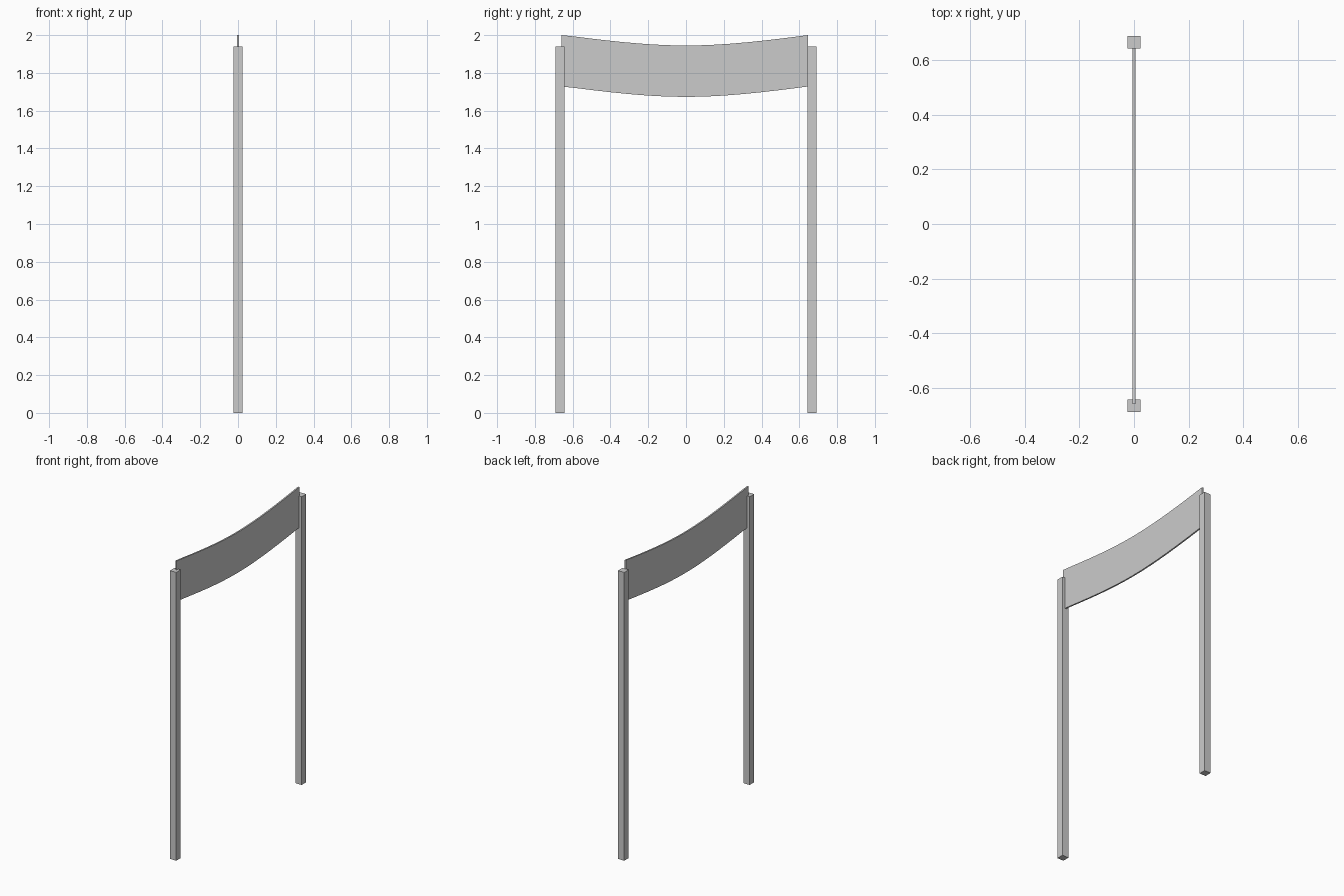
import bpy, bmesh, math

cube = bpy.data.objects.get("Cube")
if cube:
    bpy.data.objects.remove(cube, do_unlink=True)

# Single plain grey
grey = bpy.data.materials.new("light_grey")
grey.use_nodes = True
colour = (0.6, 0.6, 0.6, 1)
grey.diffuse_color = colour
grey.node_tree.nodes["Principled BSDF"].inputs["Base Color"].default_value = colour


def add_object(name, bm):
    bmesh.ops.recalc_face_normals(bm, faces=bm.faces)
    mesh = bpy.data.meshes.new(name)
    bm.to_mesh(mesh)
    bm.free()
    mesh.materials.append(grey)
    obj = bpy.data.objects.new(name, mesh)
    bpy.context.collection.objects.link(obj)
    return obj


# Two square posts
HEIGHT, WIDTH, SPREAD = 1.94, 0.047, 0.667
for name, side in (("front_post", -1), ("back_post", 1)):
    bm = bmesh.new()
    bmesh.ops.create_cube(bm, size=1)
    for v in bm.verts:
        v.co = (v.co.x * WIDTH, v.co.y * WIDTH + side * SPREAD,
                (v.co.z + 0.5) * HEIGHT)
    add_object(name, bm)

# Sagging banner hung between the posts
Y_MIN, Y_MAX, STEPS = -0.66, 0.645, 16
DEPTH, THICK, BEND = 0.272, 0.01, 0.45


def sag(y):
    rise = math.hypot(y, BEND) - BEND
    return 1.945 + 0.055 * rise / (math.hypot(Y_MAX, BEND) - BEND)


ys = [Y_MIN + (Y_MAX - Y_MIN) * i / STEPS for i in range(STEPS + 1)]
bm = bmesh.new()
rings = []
for y in ys:
    top = min(sag(y), 2)
    rings.append([bm.verts.new((x * THICK / 2, y, z)) for x, z in
                  ((-1, top), (1, top), (1, top - DEPTH), (-1, top - DEPTH))])
for a, b in zip(rings, rings[1:]):
    for i in range(4):
        j = (i + 1) % 4
        bm.faces.new((a[i], a[j], b[j], b[i]))
bm.faces.new(rings[0])
bm.faces.new(rings[-1])
banner = add_object("banner", bm)

# Smooth the curved edges, keep the corners sharp
bpy.ops.object.select_all(action='DESELECT')
banner.select_set(True)
bpy.context.view_layer.objects.active = banner
bpy.ops.object.shade_smooth_by_angle(angle=math.radians(30))
